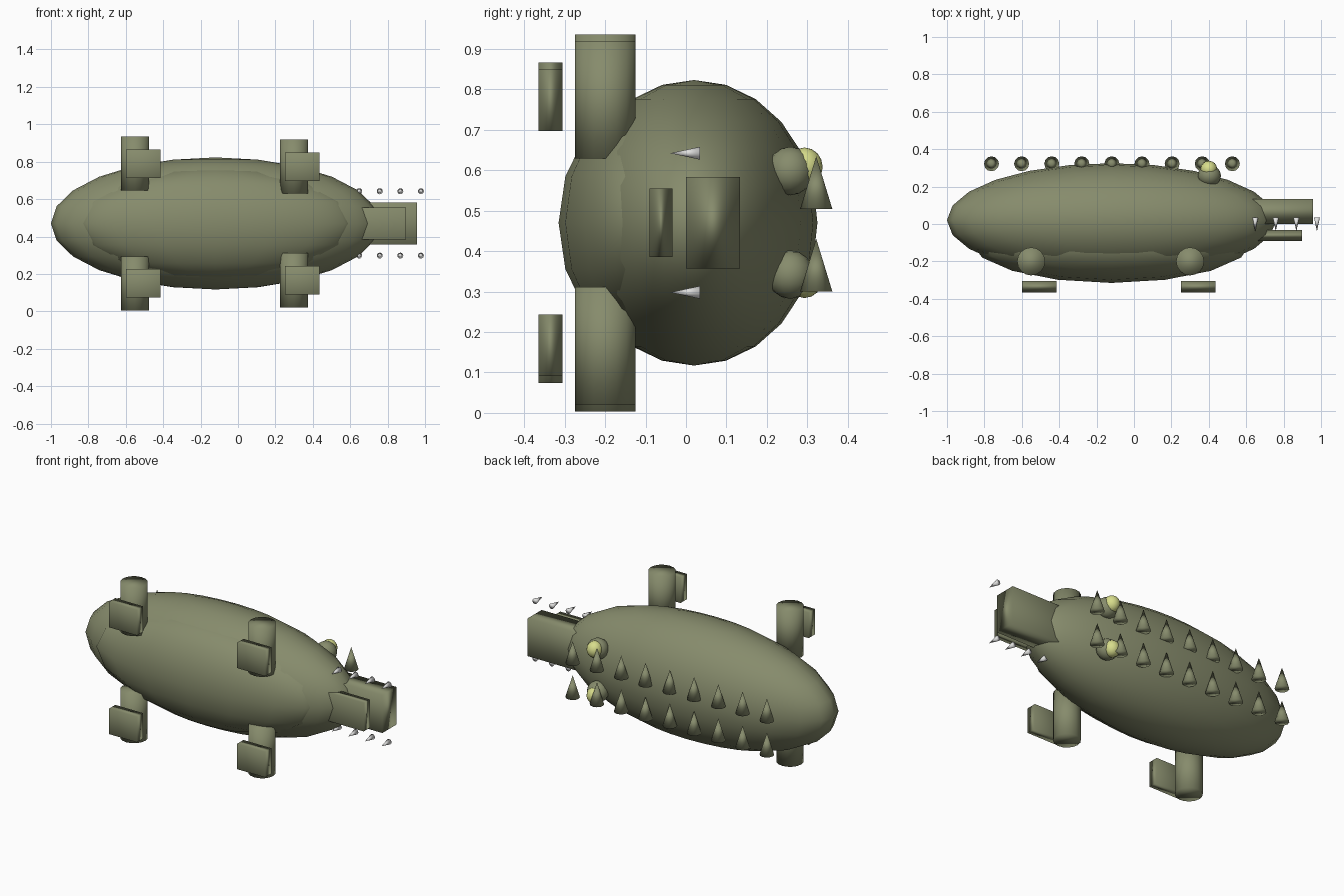
import bpy
from math import radians

cube = bpy.data.objects.get("Cube")
if cube:
    bpy.data.objects.remove(cube, do_unlink=True)


def material(name, rgb):
    m = bpy.data.materials.new(name)
    m.diffuse_color = (*rgb, 1)
    m.use_nodes = True
    m.node_tree.nodes["Principled BSDF"].inputs["Base Color"].default_value = (*rgb, 1)
    return m


green = material("swamp green", (0.24, 0.26, 0.15))
yellow = material("eye yellow", (0.68, 0.72, 0.26))
ivory = material("tooth white", (0.75, 0.75, 0.74))
MID = 0.47  # height of the body's plane of symmetry


def finish(name, mat):
    ob = bpy.context.object
    ob.name = name
    ob.data.materials.append(mat)
    bpy.ops.object.shade_smooth()
    return ob


def ellipsoid(name, centre, radii, segments, mat=green):
    bpy.ops.mesh.primitive_uv_sphere_add(segments=segments, ring_count=segments // 2,
                                         radius=1, location=centre)
    bpy.context.object.scale = radii
    return finish(name, mat)


def box(name, low, high):
    centre = [(a + b) / 2 for a, b in zip(low, high)]
    bpy.ops.mesh.primitive_cube_add(size=1, location=centre)
    bpy.context.object.scale = [b - a for a, b in zip(low, high)]
    return finish(name, green)


def cone(name, centre, radius, depth, sides, mat, tilt=0):
    bpy.ops.mesh.primitive_cone_add(vertices=sides, radius1=radius, radius2=0, depth=depth,
                                    location=centre, rotation=(radians(tilt), 0, 0))
    return finish(name, mat)


# Body and belly
ellipsoid("body", (-0.12, 0.02, MID), (0.88, 0.305, 0.353), 24)
ellipsoid("belly", (-0.12, -0.095, MID), (0.75, 0.22, 0.30), 16)

# Jaws
box("upper_jaw", (0.5, 0, MID - 0.113), (0.957, 0.133, MID + 0.113))
box("lower_jaw", (0.5, -0.09, MID - 0.085), (0.897, -0.033, MID + 0.085))

# Legs and feet: the rear pair reaches slightly further out
for pair, x, reach in (("rear", -0.55, 0.466), ("front", 0.30, 0.449)):
    for side, s in (("upper", 1), ("lower", -1)):
        bpy.ops.mesh.primitive_cylinder_add(vertices=16, radius=0.075, depth=0.29,
                                            location=(x, -0.2, MID + s * (reach - 0.145)))
        finish(f"{pair}_{side}_leg", green)
        inner, outer = sorted((MID + s * (reach - 0.222), MID + s * (reach - 0.07)))
        box(f"{pair}_{side}_foot", (x - 0.05, -0.365, inner), (x + 0.135, -0.305, outer))

for side, s in (("upper", 1), ("lower", -1)):
    # Eye mounds and eyes
    ellipsoid(f"{side}_eye_mound", (0.403, 0.258, MID + s * 0.128), (0.062, 0.058, 0.06), 16)
    ellipsoid(f"{side}_eye", (0.4, 0.293, MID + s * 0.138), (0.045, 0.045, 0.048), 16, yellow)
    # Row of teeth beside the jaw
    for i in range(4):
        cone(f"{side}_tooth_{i + 1}", (0.648 + i * 0.11, -0.002, MID + s * 0.172),
             0.016, 0.074, 12, ivory, tilt=90)
    # Row of back spikes, all pointing up
    for i in range(9):
        cone(f"{side}_back_spike_{i + 1}", (-0.762 + i * 0.161, 0.322, MID - 0.003 + s * 0.102),
             0.04, 0.131, 12, green)
